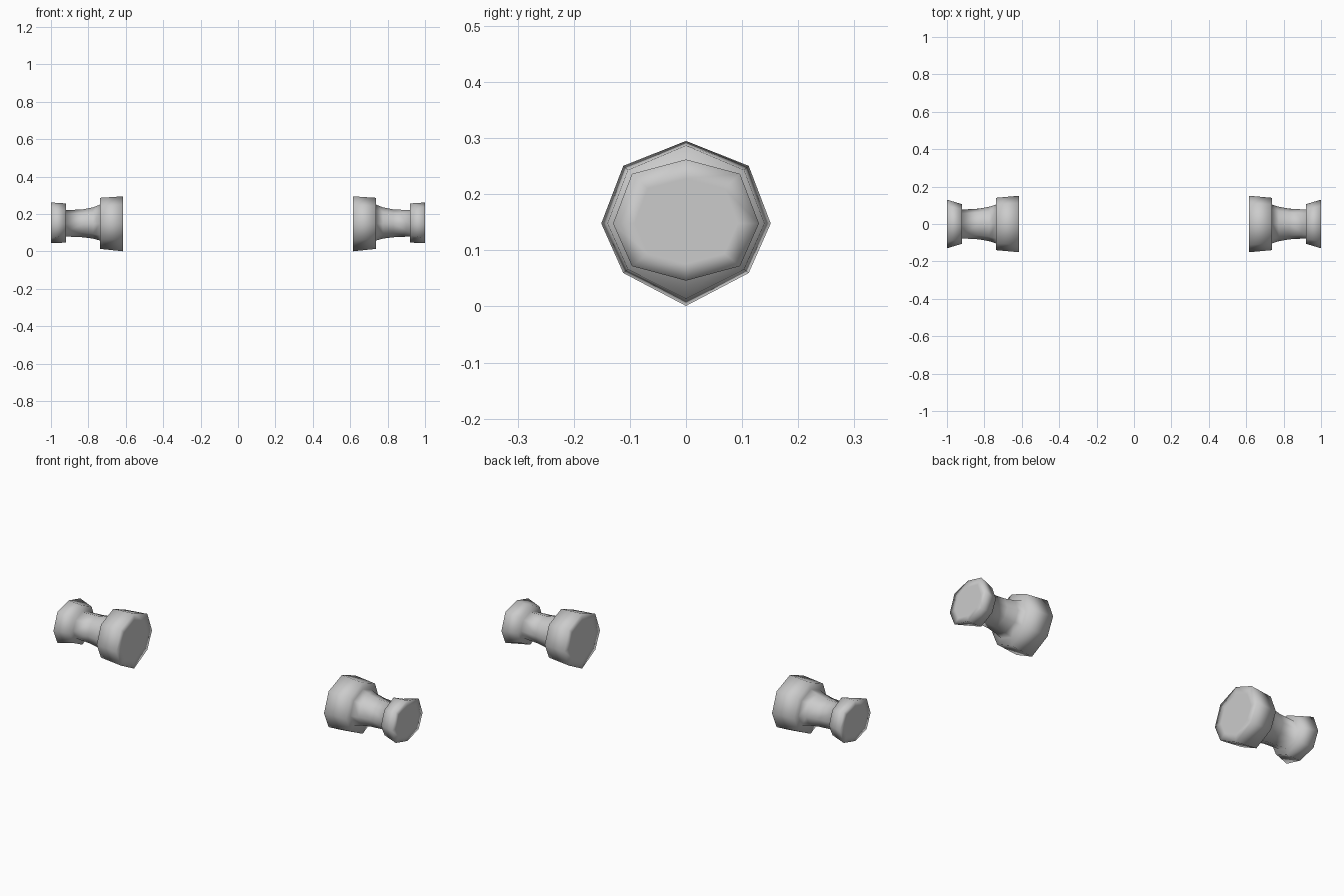
import bpy
import bmesh

cube = bpy.data.objects.get("Cube")
if cube:
    bpy.data.objects.remove(cube)

AXIS_Z = 0.148

grey = bpy.data.materials.new("plain grey")
grey.use_nodes = True
colour = (0.6, 0.6, 0.6, 1)
grey.diffuse_color = colour
grey.node_tree.nodes["Principled BSDF"].inputs["Base Color"].default_value = colour

# Cross-sections along the axis: x, half width, height above axis, depth below axis
SECTIONS = [
    (0.614, 0.108, 0.106, 0.105),   # inner cap inset
    (0.614, 0.151, 0.147, 0.147),   # large collar
    (0.737, 0.140, 0.139, 0.134),
    (0.737, 0.104, 0.103, 0.090),   # flared neck
    (0.775, 0.092, 0.088, 0.079),
    (0.830, 0.082, 0.077, 0.072),
    (0.920, 0.077, 0.073, 0.068),
    (0.920, 0.106, 0.109, 0.101),   # small collar
    (1.000, 0.130, 0.114, 0.102),
    (1.000, 0.092, 0.080, 0.072),   # outer cap inset
]


def octagon(half, top, bottom):
    """Eight-sided outline, a little flatter underneath."""
    d, up, down = 0.74 * half, 0.68 * half, -0.585 * half
    return [(half, 0), (d, up), (0, top), (-d, up),
            (-half, 0), (-d, down), (0, -bottom), (d, down)]


def spool(name, side):
    bm = bmesh.new()
    rings = [[bm.verts.new((side * x, y, AXIS_Z + z)) for y, z in octagon(h, t, b)]
             for x, h, t, b in SECTIONS]
    for a, b in zip(rings, rings[1:]):
        for i in range(8):
            j = (i + 1) % 8
            bm.faces.new((a[i], a[j], b[j], b[i]))
    bm.faces.new(rings[0])
    bm.faces.new(rings[-1])
    bmesh.ops.recalc_face_normals(bm, faces=bm.faces)
    for face in bm.faces:
        face.smooth = True
    mesh = bpy.data.meshes.new(name)
    bm.to_mesh(mesh)
    bm.free()
    mesh.materials.append(grey)
    bpy.context.collection.objects.link(bpy.data.objects.new(name, mesh))


# Matching pair of spool-shaped ends
spool("left_spool", 1)
spool("right_spool", -1)
